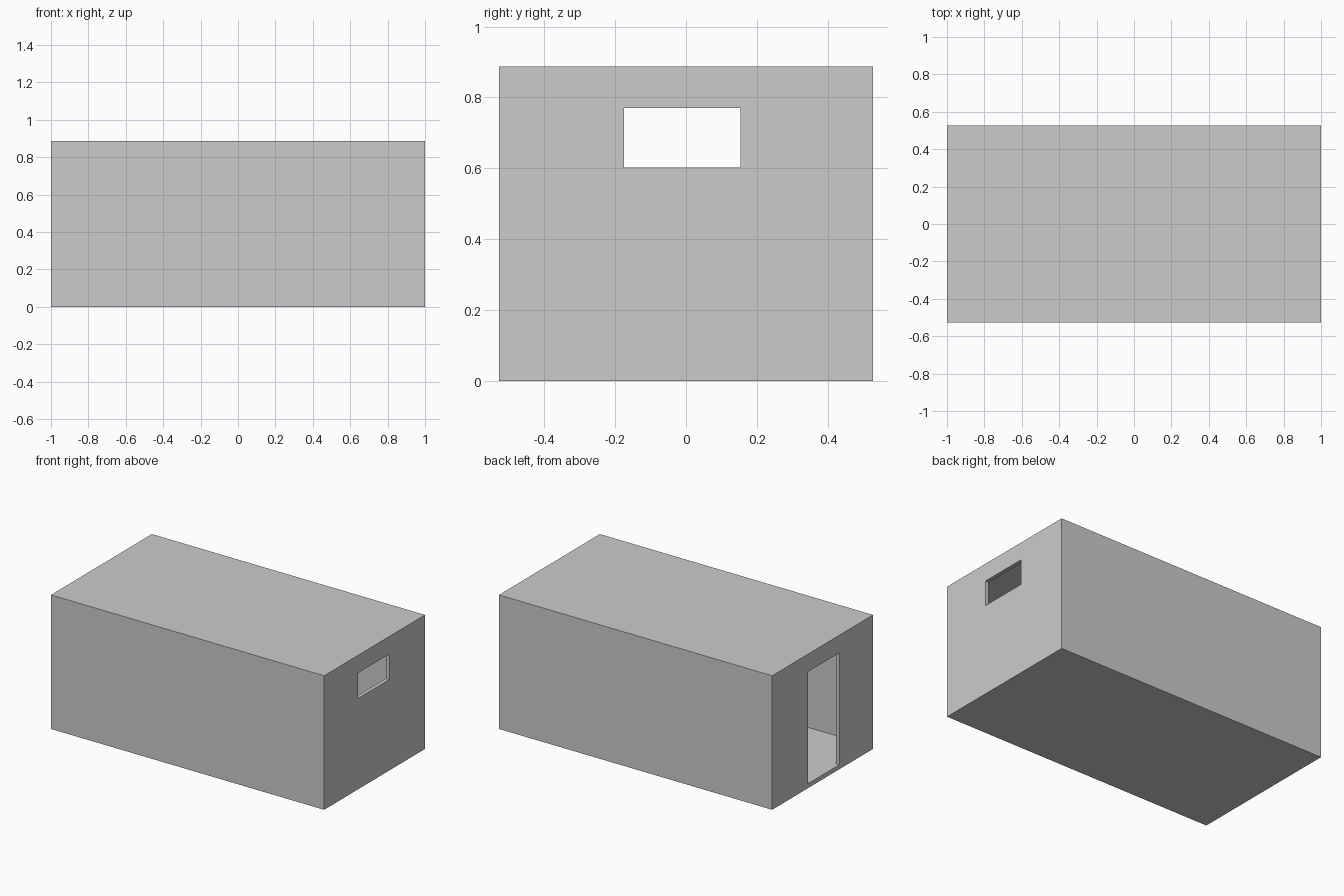
import bpy

if "Cube" in bpy.data.objects:
    bpy.data.objects.remove(bpy.data.objects["Cube"])

L, W, H = 2.0, 1.054, 0.887      # outer size
T, FLOOR = 0.025, 0.03           # wall / roof and floor thickness
Y0, Y1 = -0.175, 0.154           # shared width of door and window


def box(name, lo, hi):
    bpy.ops.mesh.primitive_cube_add(size=1, location=[(a + b) / 2 for a, b in zip(lo, hi)])
    ob = bpy.context.object
    ob.name = name
    ob.scale = [b - a for a, b in zip(lo, hi)]
    bpy.ops.object.transform_apply(location=False, rotation=False, scale=True)
    return ob


def cut(target, cutter):
    mod = target.modifiers.new("cut", 'BOOLEAN')
    mod.operation = 'DIFFERENCE'
    mod.solver = 'EXACT'
    mod.object = cutter
    cutter.hide_render = True
    bpy.context.view_layer.objects.active = target
    bpy.ops.object.modifier_apply(modifier=mod.name)
    bpy.data.objects.remove(cutter)


# Closed building shell
cabin = box("cabin_shell", (-L/2, -W/2, 0), (L/2, W/2, H))

# Hollow interior
cut(cabin, box("room_cutter", (-L/2 + T, -W/2 + T, FLOOR), (L/2 - T, W/2 - T, H - T)))

# Doorway in the left end wall, level with the floor
cut(cabin, box("door_cutter", (-L/2 - 0.1, Y0, FLOOR), (-L/2 + 0.1, Y1, 0.77)))

# Window in the right end wall
cut(cabin, box("window_cutter", (L/2 - 0.1, Y0, 0.602), (L/2 + 0.1, Y1, 0.77)))
